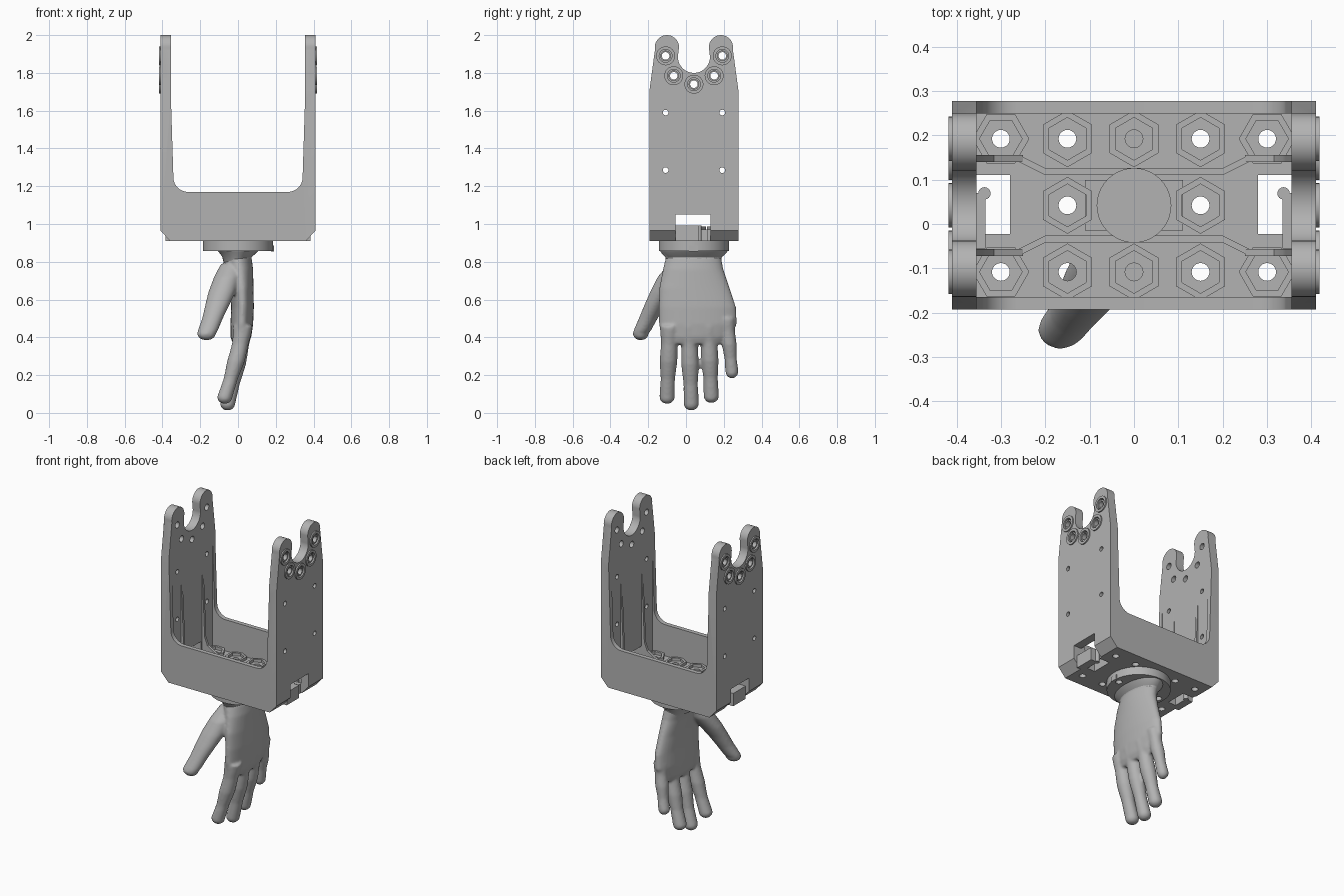
import bpy, bmesh
from math import sin, cos, pi, radians
from mathutils import Vector

cube = bpy.data.objects.get("Cube")
if cube:
    bpy.data.objects.remove(cube)

grey = bpy.data.materials.new("plain grey")
grey.use_nodes = True
grey.diffuse_color = (0.45, 0.45, 0.45, 1)
grey.node_tree.nodes["Principled BSDF"].inputs["Base Color"].default_value = grey.diffuse_color

CY = 0.042            # depth centre of the bracket
FLOOR = 0.97          # top of the bracket floor
BOTTOM = 0.91


def finish(name, bm):
    bmesh.ops.recalc_face_normals(bm, faces=bm.faces[:])
    mesh = bpy.data.meshes.new(name)
    bm.to_mesh(mesh)
    bm.free()
    mesh.materials.append(grey)
    ob = bpy.data.objects.new(name, mesh)
    bpy.context.collection.objects.link(ob)
    return ob


def activate(ob):
    bpy.ops.object.select_all(action='DESELECT')
    ob.select_set(True)
    bpy.context.view_layer.objects.active = ob


def prism(name, pts, axis, lo, hi):
    """Extrude a flat outline along one axis."""
    place = {'x': lambda a, b: (lo, a, b), 'y': lambda a, b: (a, lo, b),
             'z': lambda a, b: (a, b, lo)}[axis]
    bm = bmesh.new()
    face = bm.faces.new([bm.verts.new(place(a, b)) for a, b in pts])
    out = bmesh.ops.extrude_face_region(bm, geom=[face])
    move = Vector([(hi - lo) * (axis == k) for k in 'xyz'])
    bmesh.ops.translate(bm, vec=move, verts=[v for v in out['geom'] if isinstance(v, bmesh.types.BMVert)])
    return finish(name, bm)


def arc(cx, cy, r, start, end, n):
    return [(cx + r * cos(radians(start + (end - start) * i / n)),
             cy + r * sin(radians(start + (end - start) * i / n))) for i in range(n + 1)]


def ring(cx, cy, r, n=24, start=0):
    return arc(cx, cy, r, start, start + 360, n)[:-1]


def rect(x0, x1, y0, y1):
    return [(x0, y0), (x1, y0), (x1, y1), (x0, y1)]


def combine(target, tool, operation='DIFFERENCE'):
    mod = target.modifiers.new("cut", 'BOOLEAN')
    mod.operation, mod.solver, mod.object = operation, 'EXACT', tool
    activate(target)
    bpy.ops.object.modifier_apply(modifier=mod.name)
    bpy.data.objects.remove(tool)


def cut(target, *args):
    combine(target, prism("cutter", *args))


def symmetric(half, centre=0):
    return [(centre + a, b) for a, b in half] + [(centre - a, b) for a, b in reversed(half) if a > 1e-4]


# U-shaped bracket: front outline crossed with side outline
outer = [(0.36, BOTTOM), (0.41, 0.965), (0.41, 2.0), (0.355, 2.0), (0.355, 1.66)]
bracket = prism("bracket", symmetric(outer + arc(0.265, 1.247, 0.077, 0, -90, 10)), 'y', CY - 0.25, CY + 0.25)
side = [(0.235, 0.9), (0.235, 1.71)] + arc(0.143, 1.936, 0.064, -10, 180, 16) + arc(0, 1.885, 0.085, 0, -90, 12)
combine(bracket, prism("side_outline", symmetric(side, CY), 'x', -0.5, 0.5), 'INTERSECT')

# Inner pocket, central bore
cut(bracket, rect(-0.3552, 0.3552, CY - 0.207, CY + 0.207), 'z', FLOOR, 2.2)
cut(bracket, ring(0, CY, 0.083, 40), 'z', 0.9, 1.1)

# Raised hexagonal nut seats and the holes through them
spots = [(x, CY + dy) for dy in (-0.15, 0, 0.15) for x in (-0.3, -0.15, 0, 0.15, 0.3)
         if dy or abs(x) == 0.15]
for x, y in spots:
    turn = 0 if abs(x) > 0.2 else 30
    seat = prism("nut_seat", ring(x, y, 0.064, 6, turn), 'z', FLOOR - 0.015, 0.988)
    cut(seat, ring(x, y, 0.048, 6, turn), 'z', FLOOR, 1.1)
    cut(seat, ring(x, y, 0.02), 'z', 0.9, 1.1)
    cut(bracket, ring(x, y, 0.02), 'z', 0.9 if x else 0.945, 1.1)

# Side walls: windows, slots, screw holes and bearing seats
bearings = [(-0.15, 1.89), (-0.107, 1.785), (0, 1.74), (0.107, 1.785), (0.15, 1.89)]
screws = [(dy, z) for dy in (-0.15, 0.15) for z in (1.285, 1.59)]
for s in (-1, 1):
    cut(bracket, rect(-0.055, 0.13, 0.9, 1.05), 'x', s * 0.3545, s * 0.45)
    cut(bracket, rect(*sorted((s * 0.28, s * 0.36)), -0.022, 0.11), 'z', 0.9, 1.04)
    for dy, z in screws:
        cut(bracket, ring(CY + dy, z, 0.015, 16), 'x', s * 0.3, s * 0.45)
    for dy, z in bearings:
        cut(bracket, ring(CY + dy, z, 0.02), 'x', s * 0.3, s * 0.45)
        cut(bracket, ring(CY + dy, z, 0.034), 'x', s * 0.397, s * 0.45)
        collar = prism("bearing_collar", ring(CY + dy, z, 0.05, 32), 'x', s * 0.405, s * 0.418)
        cut(collar, ring(CY + dy, z, 0.034), 'x', s * 0.39, s * 0.45)
        inner = prism("bearing_sleeve", ring(CY + dy, z, 0.028), 'x', s * 0.39, s * 0.412)
        cut(inner, ring(CY + dy, z, 0.02), 'x', s * 0.35, s * 0.45)
    # Spring clip in the slot
    prism("clip_arm", rect(-0.055, 0.07, BOTTOM, 0.992), 'x', s * 0.335, s * 0.385)
    prism("clip_hook", ring(s * 0.337, 0.069, 0.014, 16), 'z', BOTTOM, 0.992)
    # Tapered wall ribs that run down onto the floor
    for t in (-1, 1):
        rib = [(0.36, 1.66), (0.342, 1.25), (0.335, 1.08), (0.315, 1.03), (0.25, 0.99), (0.25, 0.96), (0.36, 0.96)]
        y = CY + t * 0.106
        prism("wall_rib", [(s * x, z) for x, z in rib], 'y', y - 0.008, y + 0.008)

# Floor ribs beside the central channel
for t in (-1, 1):
    low = [(0.2, 0.068), (0.26, 0.098)]
    high = [(0.26, 0.114), (0.2, 0.084)]
    path = low + high + [(-x, y) for x, y in reversed(low + high)]
    path = [(x, CY + t * y) for x, y in path]
    rib = prism("floor_rib", path, 'z', 0.96, 0.988)
    cut(rib, ring(0, CY, 0.083, 40), 'z', 0.9, 1.1)

# Bore collar and wrist plate
bore = prism("bore_collar", rect(-0.11, 0.11, CY - 0.057, CY + 0.057), 'z', 0.96, 0.98)
cut(bore, ring(0, CY, 0.083, 40), 'z', 0.9, 1.1)
plate = prism("wrist_plate", ring(0, CY, 0.186, 64), 'z', 0.858, BOTTOM)
for x in (-0.15, 0.15):
    cut(plate, ring(x, CY, 0.02), 'z', 0.8, 1)
prism("plate_latch", rect(CY - 0.025, CY + 0.022, 0.855, 0.885), 'x', 0.176, 0.19)


def loft(bm, rows, n=28, tip=0.0):
    """Skin elliptical slices given as x, y, z, half width, half depth; tip rounds the end."""
    rows = list(rows)
    if tip:
        x, y, z, a, b = rows[-1]
        rows += [(x, y, z - tip * sin(k * pi / 10), a * cos(k * pi / 10), b * cos(k * pi / 10)) for k in (1, 2, 3, 4)]
    loops = [[bm.verts.new((x + a * cos(2 * pi * i / n), y + b * sin(2 * pi * i / n), z)) for i in range(n)]
             for x, y, z, a, b in rows]
    for p, q in zip(loops, loops[1:]):
        for i in range(n):
            bm.faces.new((p[i], p[(i + 1) % n], q[(i + 1) % n], q[i]))
    bm.faces.new(loops[0])
    bm.faces.new(loops[-1])


# Wrist cone
bm = bmesh.new()
loft(bm, [(0, CY, 0.862, 0.11, 0.18), (0, CY, 0.85, 0.1, 0.175), (-0.005, 0.04, 0.825, 0.078, 0.15),
          (-0.005, 0.04, 0.79, 0.07, 0.14)], 48)
wrist = finish("wrist_cone", bm)

# Hand: palm, four fingers and thumb blended into one skin
bm = bmesh.new()
loft(bm, [(-0.005, 0.04, 0.83, 0.076, 0.145), (0.01, 0.038, 0.76, 0.07, 0.16), (0.02, 0.045, 0.66, 0.062, 0.187),
          (0.024, 0.06, 0.56, 0.06, 0.205), (0.02, 0.063, 0.47, 0.06, 0.207), (0.015, 0.053, 0.4, 0.055, 0.18),
          (0.015, 0.045, 0.365, 0.04, 0.15)], 36)
fingers = [(-0.085, -0.1, 0.46, 0.085, -0.07), (0.015, 0.028, 0.46, 0.05, -0.055),
           (0.118, 0.134, 0.46, 0.09, -0.05), (0.215, 0.243, 0.5, 0.22, -0.015)]
for y0, y1, top, low, x1 in fingers:
    rows = []
    for i in range(9):
        f = i / 8
        r = 0.05 - 0.012 * f + 0.003 * cos(4 * pi * f)
        if x1 > -0.02:
            r *= 0.85
        rows.append((0.027 + (x1 - 0.027) * f ** 1.35, y0 + (y1 - y0) * f, top + (low - top) * f, r, r))
    loft(bm, rows, 20, 0.038)
loft(bm, [(-0.03, -0.03, 0.79, 0.06, 0.06), (-0.055, -0.075, 0.72, 0.072, 0.075),
          (-0.085, -0.125, 0.64, 0.072, 0.065), (-0.11, -0.165, 0.57, 0.064, 0.056),
          (-0.135, -0.2, 0.5, 0.055, 0.05), (-0.16, -0.232, 0.435, 0.053, 0.046),
          (-0.167, -0.24, 0.42, 0.05, 0.042)], 24, 0.036)
hand = finish("hand", bm)
skin = hand.modifiers.new("blend", 'REMESH')
skin.mode, skin.voxel_size, skin.use_smooth_shade = 'VOXEL', 0.008, True
relax = hand.modifiers.new("relax", 'SMOOTH')
relax.factor, relax.iterations = 0.5, 6

# Shading: soft hand, crisp machined parts
for ob in list(bpy.context.collection.objects):
    if ob.type == 'MESH' and ob.data.materials and ob.data.materials[0] == grey:
        activate(ob)
        bpy.ops.object.shade_smooth() if ob == hand else bpy.ops.object.shade_smooth_by_angle(angle=radians(30))
